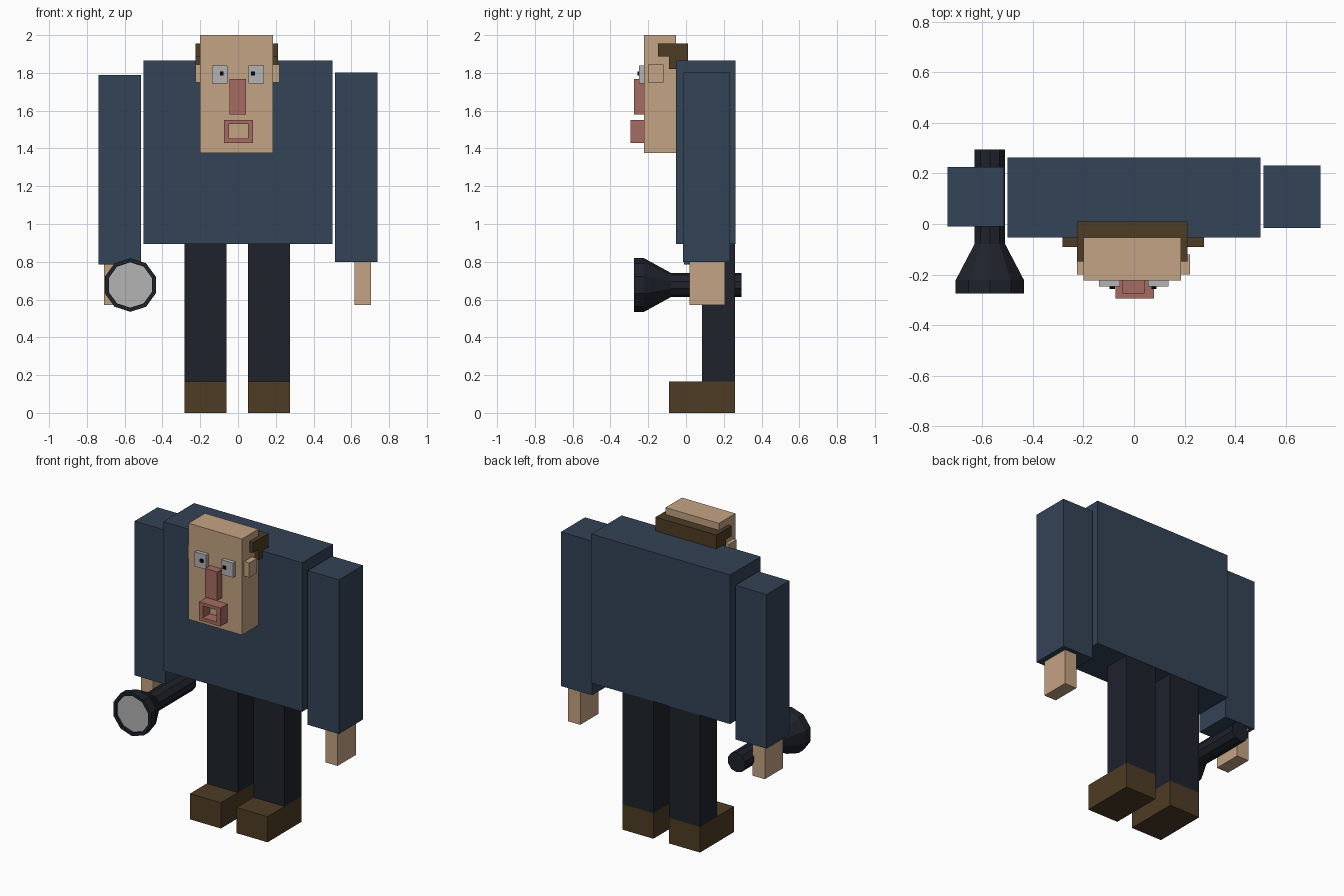
import bpy, bmesh, math

if "Cube" in bpy.data.objects:
    bpy.data.objects.remove(bpy.data.objects["Cube"])


def material(name, rgb):
    m = bpy.data.materials.new(name)
    m.diffuse_color = (*rgb, 1)
    m.use_nodes = True
    m.node_tree.nodes["Principled BSDF"].inputs["Base Color"].default_value = m.diffuse_color
    return m


BLUE = material("jacket_blue", (0.034, 0.056, 0.093))
SKIN = material("skin", (0.55, 0.366, 0.227))
BROWN = material("brown", (0.076, 0.045, 0.018))
DARK = material("dark", (0.013, 0.016, 0.024))
RED = material("reddish", (0.376, 0.15, 0.12))
GREY = material("pale_grey", (0.456, 0.456, 0.456))
BLACK = material("black", (0.003, 0.003, 0.003))


def finish(name, bm, mat):
    bmesh.ops.recalc_face_normals(bm, faces=bm.faces)
    me = bpy.data.meshes.new(name)
    bm.to_mesh(me)
    bm.free()
    me.materials.append(mat)
    ob = bpy.data.objects.new(name, me)
    bpy.context.collection.objects.link(ob)
    return ob


def box(name, mat, x, y, z):
    bm = bmesh.new()
    bmesh.ops.create_cube(bm, size=1)
    for v in bm.verts:
        v.co = [r[0] if c < 0 else r[1] for c, r in zip(v.co, (x, y, z))]
    return finish(name, bm, mat)


def prism_x(name, mat, profile, x0, x1):
    bm = bmesh.new()
    f = bm.faces.new([bm.verts.new((x0, y, z)) for y, z in profile])
    ext = bmesh.ops.extrude_face_region(bm, geom=[f], use_keep_orig=True)
    moved = [g for g in ext["geom"] if isinstance(g, bmesh.types.BMVert)]
    bmesh.ops.translate(bm, verts=moved, vec=(x1 - x0, 0, 0))
    return finish(name, bm, mat)


def lathe_y(name, mat, profile, cx, cz, n=10):
    # rings of (radius, y) bridged along y, ends capped
    bm = bmesh.new()
    rings = [[bm.verts.new((cx + r * math.sin(2 * math.pi * i / n), y,
                            cz + r * math.cos(2 * math.pi * i / n)))
              for i in range(n)] for r, y in profile]
    for a, b in zip(rings, rings[1:]):
        for i in range(n):
            j = (i + 1) % n
            bm.faces.new((a[i], a[j], b[j], b[i]))
    bm.faces.new(rings[0])
    bm.faces.new(rings[-1])
    return finish(name, bm, mat)


# Torso
box("torso", BLUE, (-0.5, 0.5), (-0.053, 0.262), (0.895, 1.865))

# Arms and hands
box("right_arm", BLUE, (-0.738, -0.514), (-0.01, 0.226), (0.785, 1.788))
box("left_arm", BLUE, (0.513, 0.738), (-0.016, 0.232), (0.80, 1.803))
box("right_hand", SKIN, (-0.71, -0.623), (0.018, 0.204), (0.57, 0.785))
box("left_hand", SKIN, (0.617, 0.704), (0.018, 0.206), (0.57, 0.80))

# Legs and shoes
for side, x in (("right", (-0.283, -0.06)), ("left", (0.053, 0.276))):
    box(side + "_leg", DARK, x, (0.084, 0.26), (0.165, 0.895))
    box(side + "_shoe", BROWN, x, (-0.09, 0.26), (0, 0.167))

# Head, hair and ears
box("head", SKIN, (-0.2, 0.185), (-0.223, -0.054), (1.375, 2.0))
prism_x("hair", BROWN, [(-0.148, 1.955), (0.01, 1.955), (0.01, 1.82),
                        (-0.09, 1.82), (-0.09, 1.888), (-0.148, 1.888)],
        -0.225, 0.212)
box("right_ear", SKIN, (-0.225, -0.19), (-0.2, -0.12), (1.75, 1.845))
box("left_ear", SKIN, (0.175, 0.221), (-0.2, -0.12), (1.75, 1.845))

# Eyes and pupils
for side, x, p in (("right", (-0.138, -0.055), -0.086),
                   ("left", (0.055, 0.137), 0.079)):
    box(side + "_eye", GREY, x, (-0.248, -0.22), (1.745, 1.84))
    box(side + "_pupil", BLACK, (p - 0.01, p + 0.01), (-0.257, -0.245),
        (1.787, 1.807))

# Nose
box("nose", RED, (-0.045, 0.042), (-0.274, -0.22), (1.58, 1.767))

# Mouth: four-sided frame around an opening
bm = bmesh.new()
loops = []
for x0, x1, z0, z1 in ((-0.073, 0.08, 1.43, 1.55), (-0.047, 0.053, 1.452, 1.53)):
    for y in (-0.295, -0.222):
        loops.append([bm.verts.new((x, y, z)) for x, z in
                      ((x0, z0), (x1, z0), (x1, z1), (x0, z1))])
of, ob, inf, inb = loops
for a, b in ((of, inf), (inf, inb), (inb, ob), (ob, of)):
    for i in range(4):
        j = (i + 1) % 4
        bm.faces.new((a[i], a[j], b[j], b[i]))
finish("mouth", bm, RED)

# Torch: handle, flared head with recessed front, and lens
CX, CZ = -0.57, 0.677
lathe_y("torch_body", DARK,
        [(0.064, 0.295), (0.064, -0.08), (0.142, -0.222), (0.142, -0.275),
         (0.121, -0.275), (0.121, -0.255)], CX, CZ)
lathe_y("torch_lens", GREY, [(0.12, -0.254), (0.12, -0.262)], CX, CZ)
